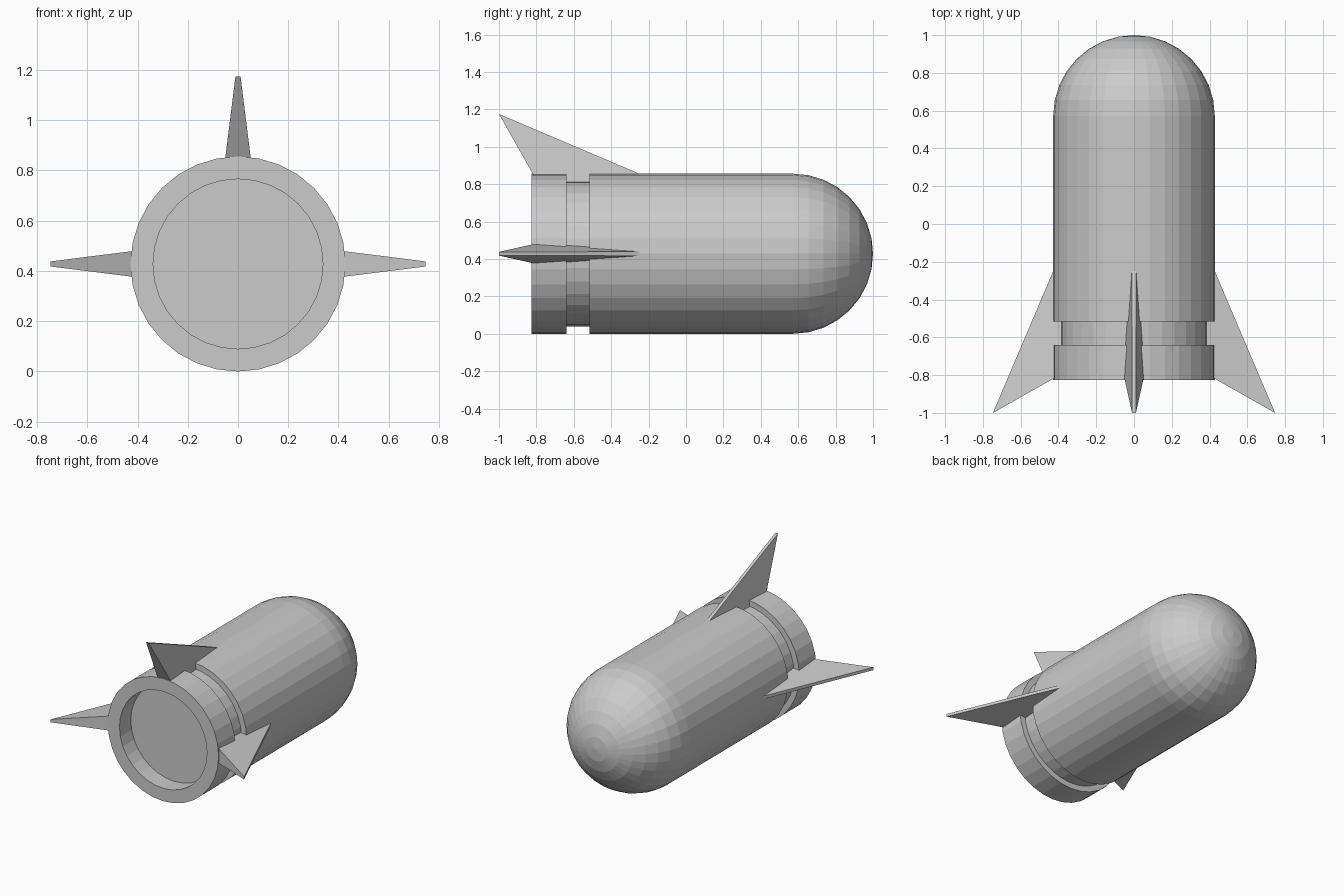
import bpy, bmesh
from math import sin, cos, pi, radians
from mathutils import Matrix, Vector

if "Cube" in bpy.data.objects:
    bpy.data.objects.remove(bpy.data.objects["Cube"])

R = 0.428          # body radius, also the height of the axis
SIDES = 32
BASE_Y = -0.825
DOME_Y = 1 - R


def finish(bm, name):
    bmesh.ops.recalc_face_normals(bm, faces=bm.faces)
    mesh = bpy.data.meshes.new(name)
    bm.to_mesh(mesh)
    bm.free()
    obj = bpy.data.objects.new(name, mesh)
    obj.location.z = R
    bpy.context.collection.objects.link(obj)
    return obj


def lathe(name, profile):
    """Revolve (radius, y) points around the y axis."""
    bm = bmesh.new()
    verts = [bm.verts.new((0, y, r)) for r, y in profile]
    edges = [bm.edges.new(pair) for pair in zip(verts, verts[1:])]
    bmesh.ops.spin(bm, geom=verts + edges, cent=(0, 0, 0), axis=(0, 1, 0),
                   angle=2 * pi, steps=SIDES)
    bmesh.ops.remove_doubles(bm, verts=bm.verts, dist=1e-4)
    return finish(bm, name)


def fin(name, angle):
    """Wedge fin: thick at the rear root, thin along its leading edge."""
    root, tip = R, 0.747
    # root corners are carried inward along the fin's edges to reach the groove
    back_tip, front_tip = Vector((0.01, -1, tip)), Vector((0.01, -1, tip))
    back, front = Vector((0.05, -0.82, root)), Vector((0.011, -0.25, root))
    k = 1 + 0.06 / (tip - root)
    back = back_tip.lerp(back, k)
    front = front_tip.lerp(front, k)
    flip = Vector((-1, 1, 1))
    bm = bmesh.new()
    b0, f0, t0 = [bm.verts.new(p) for p in (back, front, back_tip)]
    b1, f1, t1 = [bm.verts.new(p * flip) for p in (back, front, back_tip)]
    for face in ((b0, f0, t0), (b1, t1, f1), (f0, f1, t1, t0),
                 (t0, t1, b1, b0), (b0, b1, f1, f0)):
        bm.faces.new(face)
    bm.transform(Matrix.Rotation(angle, 4, 'Y'))
    return finish(bm, name)


# Body: recessed tail, rear collar, groove, barrel and hemispherical nose
dome = [(R * cos(i * pi / 16), DOME_Y + R * sin(i * pi / 16)) for i in range(8)]
lathe("body", [(0, -0.70), (0.338, -0.70), (0.338, BASE_Y), (R, BASE_Y),
               (R, -0.64), (0.388, -0.64), (0.388, -0.515), (R, -0.515)]
      + dome + [(0, 1)])

# Three fins: top, left and right
for side, deg in (("top", 0), ("right", 90), ("left", -90)):
    fin(side + "_fin", radians(deg))
